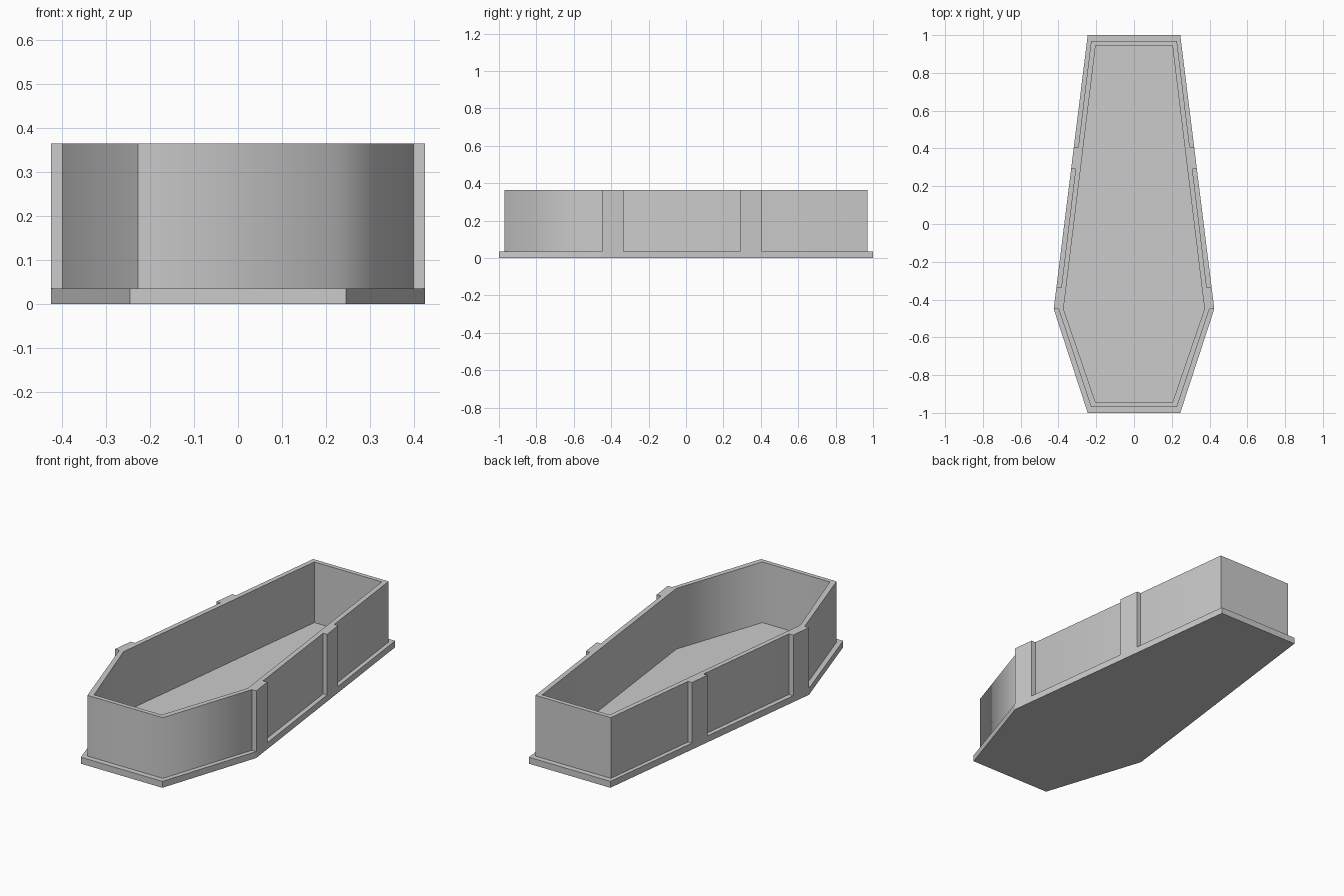
import bpy
import bmesh
import math

if "Cube" in bpy.data.objects:
    bpy.data.objects.remove(bpy.data.objects["Cube"], do_unlink=True)

BASE_TOP, RIM, WIDEST = 0.035, 0.365, -0.45

grey = bpy.data.materials.new("plain grey")
grey.use_nodes = True
grey.diffuse_color = (0.6, 0.6, 0.6, 1)
grey.node_tree.nodes["Principled BSDF"].inputs["Base Color"].default_value = (0.6, 0.6, 0.6, 1)


def outline(end, wide, length):
    """Six-sided tapered plan, widest near the front."""
    right = [(end, -length), (wide, WIDEST), (end, length)]
    return right + [(-x, y) for x, y in reversed(right)]


PLATE = outline(0.245, 0.425, 1.0)
OUTER = outline(0.227, 0.399, 0.97)
INNER = outline(0.203, 0.373, 0.946)


def edge_x(plan, y):
    """Half width of a plan on its long tapered side."""
    (x0, y0), (x1, y1) = plan[1:3]
    return x0 + (x1 - x0) * (y - y0) / (y1 - y0)


def finish(name, bm):
    bmesh.ops.recalc_face_normals(bm, faces=bm.faces[:])
    mesh = bpy.data.meshes.new(name)
    bm.to_mesh(mesh)
    bm.free()
    mesh.materials.append(grey)
    obj = bpy.data.objects.new(name, mesh)
    bpy.context.collection.objects.link(obj)
    return obj


def prism(name, plan, low, high):
    bm = bmesh.new()
    face = bm.faces.new([bm.verts.new((x, y, low)) for x, y in plan])
    top = bmesh.ops.extrude_face_region(bm, geom=[face], use_keep_orig=True)["geom"]
    verts = [v for v in top if isinstance(v, bmesh.types.BMVert)]
    bmesh.ops.translate(bm, verts=verts, vec=(0, 0, high - low))
    return finish(name, bm)


# Base plate, which is also the floor
prism("base_plate", PLATE, 0, BASE_TOP)

# Hollow wall: four rings joined into a closed band
bm = bmesh.new()
rings = [[bm.verts.new((x, y, z)) for x, y in plan]
         for plan, z in ((OUTER, BASE_TOP), (OUTER, RIM), (INNER, RIM), (INNER, BASE_TOP))]
for a, b in zip(rings, rings[1:]):
    for i in range(len(a)):
        j = (i + 1) % len(a)
        bm.faces.new((a[i], a[j], b[j], b[i]))
bmesh.ops.recalc_face_normals(bm, faces=bm.faces[:])

# Soft shading around the gentler corners, crisp at the rim and the front left-hand edge
for face in bm.faces:
    face.smooth = True
for edge in bm.edges:
    middle = (edge.verts[0].co + edge.verts[1].co) / 2
    front_crease = middle.x < 0 and middle.y < -0.9
    edge.smooth = edge.calc_face_angle(math.pi) < math.radians(75) and not front_crease
finish("wall", bm)

# Upright struts between the wall and the plate edge
for label, y0, y1 in (("front", WIDEST, -0.335), ("back", 0.29, 0.405)):
    for side, sign in (("left", 1), ("right", -1)):
        plan = [(sign * edge_x(p, y), y)
                for p, y in ((OUTER, y0), (PLATE, y0), (PLATE, y1), (OUTER, y1))]
        prism(f"{label}_{side}_strut", plan, BASE_TOP, RIM)
